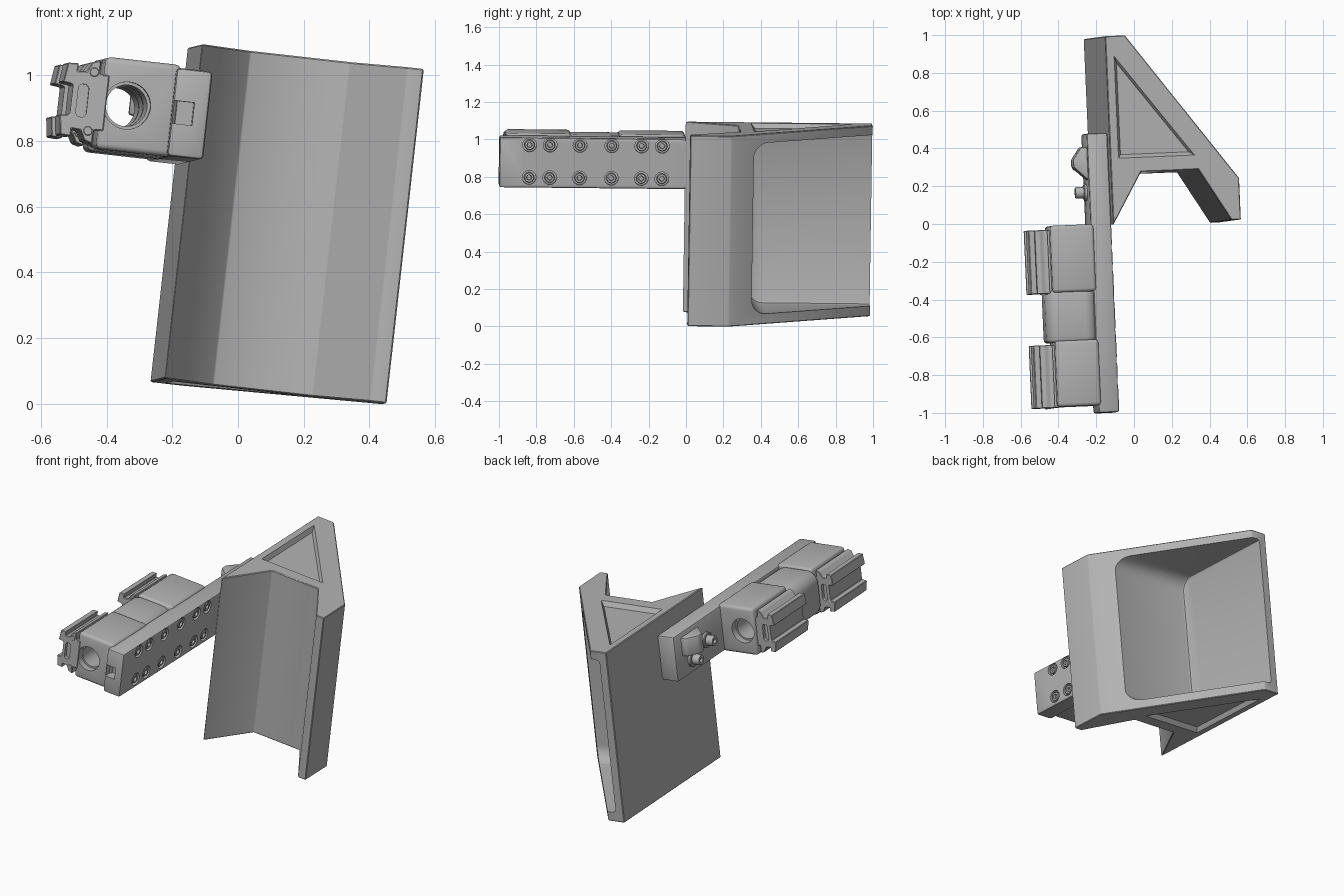
import bpy, bmesh, math
from mathutils import Matrix, Vector

if "Cube" in bpy.data.objects:
    bpy.data.objects.remove(bpy.data.objects["Cube"], do_unlink=True)

grey = bpy.data.materials.new("plain_grey")
grey.use_nodes = True
COLOUR = (0.45, 0.45, 0.45, 1)
grey.diffuse_color = COLOUR
for node in grey.node_tree.nodes:
    if node.type == 'BSDF_PRINCIPLED':
        node.inputs["Base Color"].default_value = COLOUR

# The whole assembly is modelled upright, then leaned into place
PLACE = (Matrix.Translation((0, 0, 1.083))
         @ Matrix.Rotation(math.radians(2.5), 4, 'Z')
         @ Matrix.Rotation(math.radians(-0.6), 4, 'X')
         @ Matrix.Rotation(math.radians(6.4), 4, 'Y'))
parts = []


def finish(name, bm, bevel=0, segments=2):
    bmesh.ops.recalc_face_normals(bm, faces=bm.faces)
    if bevel:
        edges = [e for e in bm.edges if e.calc_face_angle(0) > 0.5]
        bmesh.ops.bevel(bm, geom=edges, offset=bevel, segments=segments,
                        profile=0.5, affect='EDGES', clamp_overlap=True)
    mesh = bpy.data.meshes.new(name)
    bm.to_mesh(mesh)
    bm.free()
    mesh.materials.append(grey)
    obj = bpy.data.objects.new(name, mesh)
    bpy.context.collection.objects.link(obj)
    parts.append(obj)
    return obj


def prism(name, pts, lo, hi, axis, bevel=0, segments=2, shrink=1):
    """Extrude a 2D outline along x, y or z; shrink scales the far end."""
    place = {'x': lambda a, b, t: (t, a, b),
             'y': lambda a, b, t: (a, t, b),
             'z': lambda a, b, t: (a, b, t)}[axis]
    n = len(pts)
    ca, cb = sum(p[0] for p in pts) / n, sum(p[1] for p in pts) / n
    bm = bmesh.new()
    near = [bm.verts.new(place(a, b, lo)) for a, b in pts]
    far = [bm.verts.new(place(ca + (a - ca) * shrink, cb + (b - cb) * shrink, hi))
           for a, b in pts]
    bm.faces.new(near)
    bm.faces.new(far)
    for i in range(n):
        j = (i + 1) % n
        bm.faces.new((near[i], near[j], far[j], far[i]))
    return finish(name, bm, bevel, segments)


def rect(a0, a1, b0, b1, r=0):
    if not r:
        return [(a0, b0), (a1, b0), (a1, b1), (a0, b1)]
    corners = [(a1 - r, b1 - r), (a0 + r, b1 - r), (a0 + r, b0 + r), (a1 - r, b0 + r)]
    return [(a + r * math.cos(t), b + r * math.sin(t))
            for k, (a, b) in enumerate(corners)
            for t in [(k + s / 8) * math.pi / 2 for s in range(9)]]


def lathe(name, profile, centre, direction, sides=24):
    """Turn a (radius, height) profile about a direction."""
    turn = Vector((0, 0, 1)).rotation_difference(Vector(direction))
    bm = bmesh.new()
    rings = [[bm.verts.new(Vector(centre) + turn @ Vector(
        (r * math.cos(math.tau * i / sides), r * math.sin(math.tau * i / sides), h)))
        for i in range(sides)] for r, h in profile]
    for low, high in zip(rings, rings[1:]):
        for i in range(sides):
            j = (i + 1) % sides
            bm.faces.new((low[i], low[j], high[j], high[i]))
    bm.faces.new(rings[0])
    bm.faces.new(rings[-1])
    return finish(name, bm)


def cut(obj, cutter):
    mod = obj.modifiers.new("cut", 'BOOLEAN')
    mod.operation, mod.solver, mod.object = 'DIFFERENCE', 'EXACT', cutter
    bpy.context.view_layer.update()
    deps = bpy.context.evaluated_depsgraph_get()
    result = bpy.data.meshes.new_from_object(obj.evaluated_get(deps))
    obj.modifiers.clear()
    obj.data = result
    parts.remove(cutter)
    bpy.data.objects.remove(cutter, do_unlink=True)


# Main bracket: A-shaped block with a hollow behind its web
DEPTH = 1.025
bracket = prism("bracket_body",
                [(-0.11, 1.0), (-0.005, 1.0), (0.57, 0.22), (0.57, 0), (0.52, 0),
                 (0.355, 0.275), (0.05, 0.275), (-0.11, 0)],
                -DEPTH, 0, 'z', 0.004, 1)
cut(bracket, prism("pocket", rect(0.345, 1.4, -0.97, -0.05, 0.08), -0.06, 1.2, 'x', 0.02))
triangle = [(-0.068, 0.895), (-0.068, 0.35), (0.34, 0.35)]
cut(bracket, prism("top_recess", triangle, 0.002, -0.026, 'z', shrink=0.89))
cut(bracket, prism("bottom_recess", triangle, -DEPTH - 0.002, -DEPTH + 0.026, 'z', shrink=0.89))

# Mounting bar along the side of the bracket
BAR = -0.11
bar = prism("mounting_bar", rect(-0.22, BAR, -0.365, -0.095), -0.99, 0.49, 'y', 0.012)
cut(bar, prism("key_slot", rect(-0.215, -0.155, -0.265, -0.195), -1.05, -0.93, 'y'))

# Two rows of socket bolts sunk into the bar
for v in (-0.83, -0.72, -0.56, -0.39, -0.23, -0.12):
    for w in (-0.135, -0.31):
        cut(bar, lathe("bore", [(0.037, -0.02), (0.037, 0.03)], (BAR, v, w), (1, 0, 0)))
        lathe("socket_bolt", [(0.027, -0.03), (0.027, -0.006), (0.024, -0.002),
                              (0.014, -0.002), (0.012, -0.015)], (BAR, v, w), (1, 0, 0))

# Clamp blocks and the rounded spacer between them, all bored through
MID, BORE = -0.226, -0.357
clamps = {"front": (-0.95, -0.6), "rear": (-0.345, 0.01)}


def bore(obj, v0, v1, radius):
    cut(obj, lathe("bore", [(radius, v0), (radius, v1)], (BORE, 0, MID), (0, 1, 0), 40))


spacer = prism("spacer", rect(-0.475, -0.2, -0.36, -0.095, 0.07), -0.61, -0.335, 'y', 0.02, 3)
bore(spacer, -0.7, -0.2, 0.063)

half = [(-0.42, 0.085), (-0.45, 0.085), (-0.45, 0.128), (-0.475, 0.12), (-0.49, 0.09),
        (-0.517, 0.088), (-0.517, 0.112), (-0.55, 0.11), (-0.558, 0.05), (-0.527, 0.046)]
jaw_outline = ([(u, MID + d) for u, d in half]
               + [(u, MID - d) for u, d in reversed(half)])

for place, (v0, v1) in clamps.items():
    block = prism(place + "_clamp_block", rect(-0.437, -0.205, -0.367, -0.085),
                  v0, v1, 'y', 0.018, 3)
    bore(block, v0 - 0.1, v1 + 0.1, 0.063)
    bore(block, v0 - 0.1, v0 + 0.04, 0.072)
    bore(block, v1 - 0.04, v1 + 0.1, 0.072)
    j0, j1 = v0 - 0.003, v1 - 0.02
    jaw = prism(place + "_clamp_jaw", jaw_outline, j0, j1, 'y', 0.003, 1)
    for end in (j0, j1):
        cut(jaw, prism("jaw_slot", rect(-0.51, -0.478, MID - 0.05, MID + 0.05, 0.014),
                       end - 0.02, end + 0.02, 'y'))
    for side in (-1, 1):
        lathe(place + "_jaw_pin", [(0.014, -0.02), (0.014, 0.002), (0.012, 0.004)],
              (-0.467, j0, MID + side * 0.09), (0, -1, 0), 16)

# Latch wedge and adjusting screws on the outside of the bar
prism("latch_wedge", [(-0.21, 0.42), (-0.25, 0.42), (-0.295, 0.355), (-0.295, 0.315),
                      (-0.21, 0.235)], -0.235, -0.125, 'z', 0.008)
for v, w in ((0.18, -0.23), (0.33, -0.285)):
    lathe("adjusting_screw", [(0.045, -0.02), (0.045, 0.012), (0.04, 0.016), (0.03, 0.016),
                              (0.03, 0.055), (0.027, 0.06), (0.014, 0.06), (0.012, 0.045)],
          (-0.22, v, w), (-1, 0, 0))

# Smooth rounded faces, keep hard edges, and set the lean
for obj in parts:
    obj.data.polygons.foreach_set("use_smooth", [True] * len(obj.data.polygons))
    obj.data.set_sharp_from_angle(angle=math.radians(32))
    obj.matrix_world = PLACE
